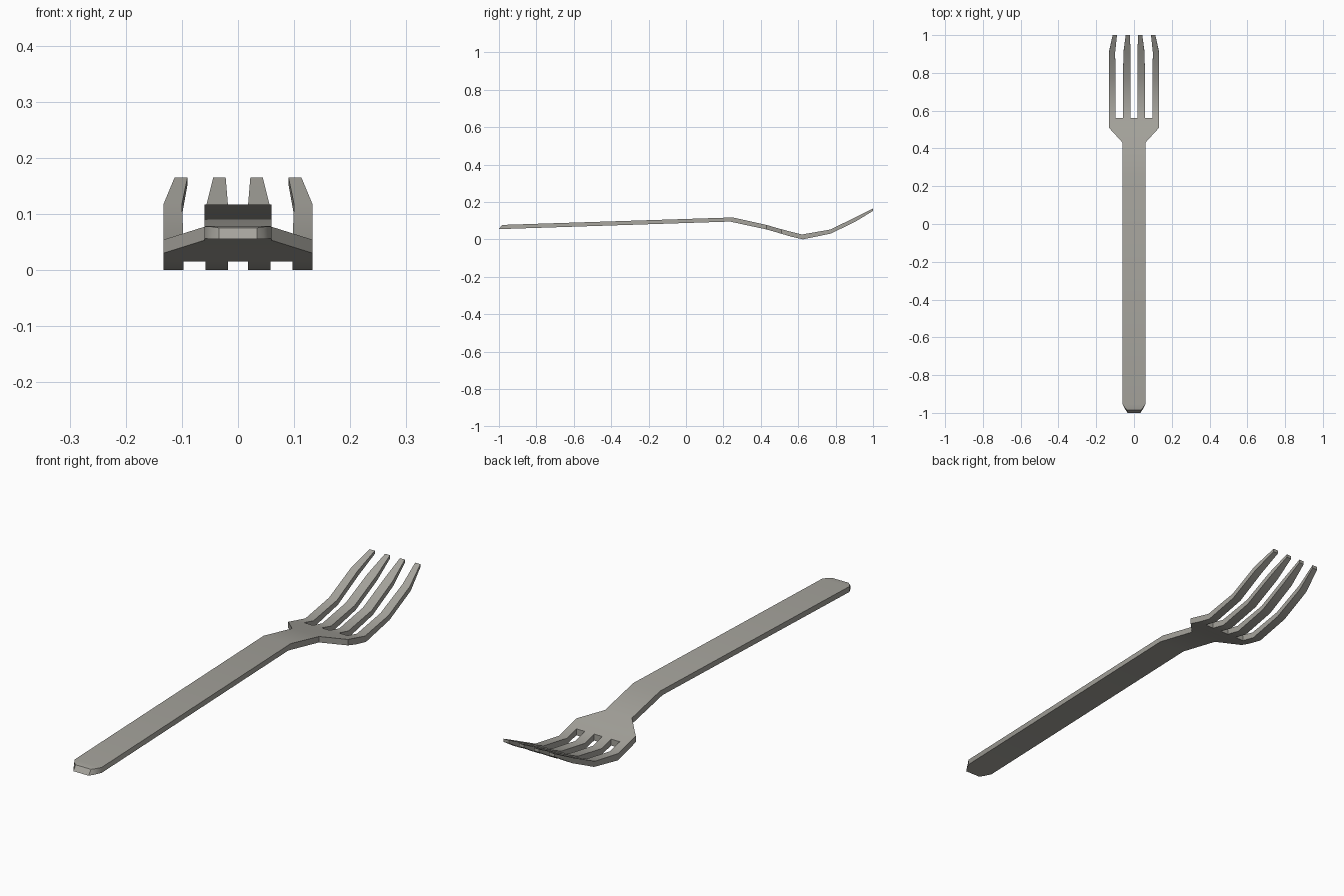
import bpy, bmesh, math

if "Cube" in bpy.data.objects:
    bpy.data.objects.remove(bpy.data.objects["Cube"])

# One steel colour for the whole fork
steel = bpy.data.materials.new("warm_steel")
steel.diffuse_color = (0.38, 0.37, 0.335, 1)
steel.use_nodes = True
steel.node_tree.nodes["Principled BSDF"].inputs["Base Color"].default_value = steel.diffuse_color

# Column lines across the head: edges of four tines and three gaps
HEAD = [0.018, 0.058, 0.097, 0.133]
KINK = [0.018, 0.056, 0.1, 0.133]
TIP = [0.022, 0.044, 0.09, 0.113]


def scaled(half_width):
    return [x * half_width / HEAD[-1] for x in HEAD]


# Stations along the fork: top y, top z, bottom y, bottom z, half column lines
stations = [
    (-0.985, 0.075, -1.0, 0.055, scaled(0.034)),
    (-0.975, 0.077, -0.982, 0.0553, scaled(0.046)),
    (-0.955, 0.078, -0.955, 0.056, scaled(0.06)),
    (0.25, 0.117, 0.235, 0.095, scaled(0.06)),
    (0.43, 0.077, 0.43, 0.053, scaled(0.06)),
    (0.51, 0.054, 0.51, 0.030, HEAD),
    (0.56, 0.041, 0.56, 0.015, HEAD),
    (0.62, 0.026, 0.625, 0.0, HEAD),
    (0.77, 0.052, 0.775, 0.031, HEAD),
    (0.905, 0.117, 0.91, 0.097, KINK),
    (1.0, 0.165, 1.0, 0.152, TIP),
]
GAP_START = 6          # gaps are open from this station onward

bm = bmesh.new()
top, bottom = [], []
for ty, tz, by, bz, half in stations:
    xs = [-x for x in reversed(half)] + list(half)
    top.append([bm.verts.new((x, ty, tz)) for x in xs])
    bottom.append([bm.verts.new((x, by, bz)) for x in xs])


def solid(r, c):
    """True when the cell holds metal; odd columns turn into gaps."""
    if not (0 <= r < len(stations) - 1 and 0 <= c < 7):
        return False
    return r < GAP_START or c % 2 == 0


for r in range(len(stations) - 1):
    for c in range(7):
        if not solid(r, c):
            continue
        ring = [(r, c), (r, c + 1), (r + 1, c + 1), (r + 1, c)]
        bm.faces.new([top[i][j] for i, j in ring])
        bm.faces.new([bottom[i][j] for i, j in reversed(ring)])
        # Side walls where the neighbouring cell is empty
        neighbours = [(r - 1, c), (r, c + 1), (r + 1, c), (r, c - 1)]
        for k, n in enumerate(neighbours):
            if not solid(*n):
                (i, j), (m, o) = ring[k], ring[(k + 1) % 4]
                bm.faces.new([top[i][j], bottom[i][j], bottom[m][o], top[m][o]])

bmesh.ops.recalc_face_normals(bm, faces=bm.faces[:])
mesh = bpy.data.meshes.new("fork")
bm.to_mesh(mesh)
bm.free()
mesh.materials.append(steel)
fork = bpy.data.objects.new("fork", mesh)
bpy.context.collection.objects.link(fork)

# Soft bends along the handle and tines, crisp side edges
bpy.context.view_layer.objects.active = fork
fork.select_set(True)
bpy.ops.object.shade_smooth_by_angle(angle=math.radians(32))
